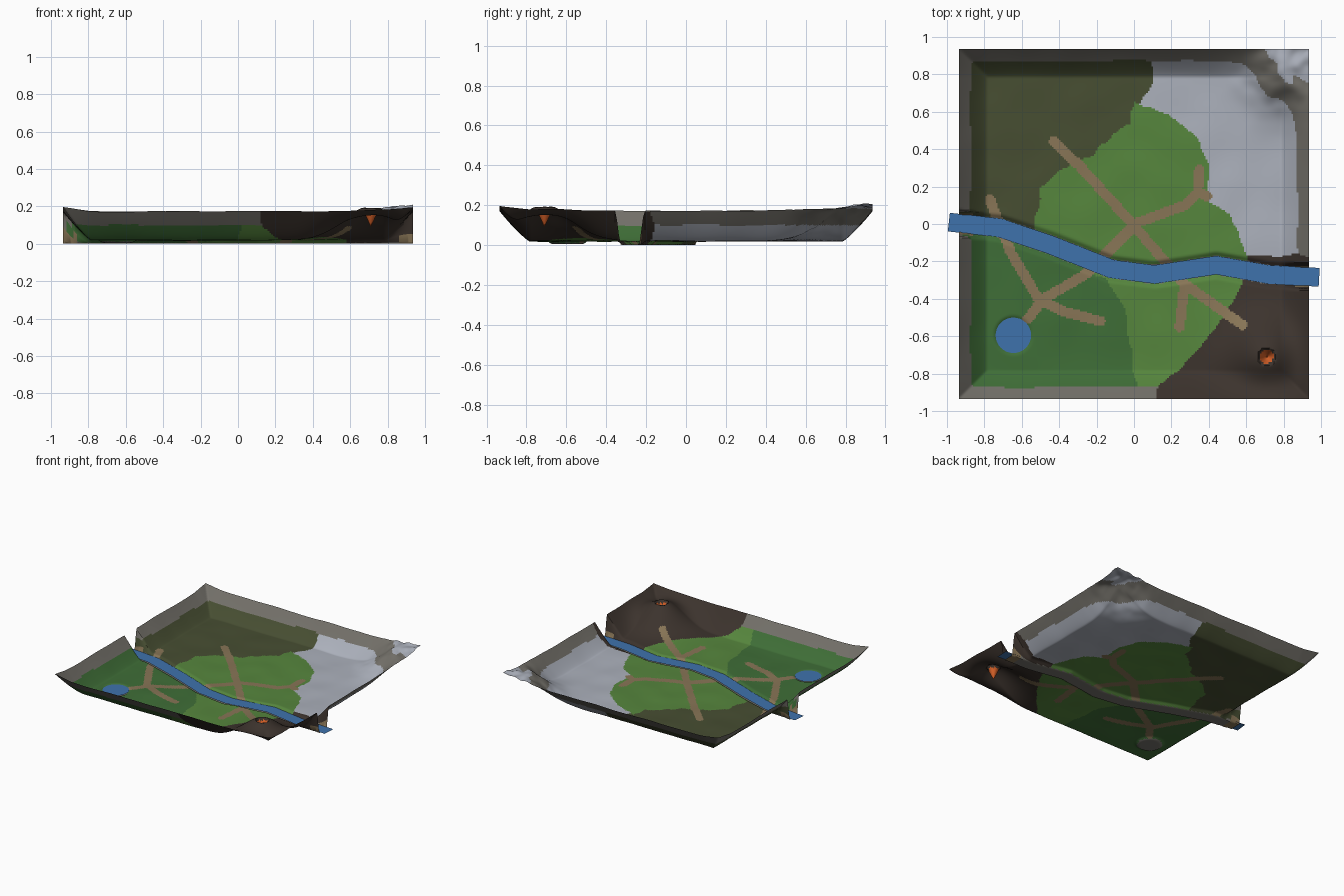
import bpy, bmesh, math
from mathutils import Vector, noise

default_cube = bpy.data.objects.get("Cube")
if default_cube:
    bpy.data.objects.remove(default_cube, do_unlink=True)

HALF = 0.935
VOLCANO = Vector((0.71, -0.71))
PEAK = Vector((0.83, 0.83))
POND = Vector((-0.645, -0.595))
POND_RADIUS = 0.095

RIVER = [(-0.99, 0.01), (-0.72, -0.02), (-0.45, -0.11), (-0.12, -0.24),
         (0.11, -0.27), (0.44, -0.22), (0.72, -0.27), (0.99, -0.285)]
PATHS = [
    [(-0.43, 0.44), (-0.29, 0.31), (0, -0.01), (0.27, -0.32), (0.58, -0.54)],
    [(0, 0), (0.27, 0.1), (0.34, 0.17), (0.35, 0.29)],
    [(0.34, 0.17), (0.39, 0.15)],
    [(0.27, -0.32), (0.245, -0.55)],
    [(0, -0.01), (-0.26, -0.27), (-0.5, -0.41), (-0.37, -0.47), (-0.18, -0.52)],
    [(-0.77, 0.13), (-0.66, -0.15), (-0.5, -0.42), (-0.57, -0.51)],
]
MEADOW = [(0, 0.65), (0.19, 0.59), (0.33, 0.48), (0.4, 0.32), (0.39, 0.13),
          (0.52, 0.05), (0.57, -0.1), (0.62, -0.2), (0.54, -0.4), (0.43, -0.57),
          (0.3, -0.72), (0.14, -0.86), (0.1, -1), (0.02, -0.9), (-0.02, -0.67),
          (-0.05, -0.45), (-0.15, -0.3), (-0.55, -0.1), (-0.5, 0.19),
          (-0.39, 0.29), (-0.2, 0.38), (-0.13, 0.48), (-0.02, 0.53)]

# Colours, given as display values
COLOURS = {
    "meadow_green": (86, 134, 61), "field_green": (63, 110, 55),
    "forest_olive": (71, 78, 50), "snow": (172, 177, 188),
    "basalt": (60, 51, 45), "rock": (116, 113, 106),
    "path_tan": (136, 117, 86), "lava_orange": (218, 98, 40),
    "water_blue": (63, 114, 172),
}


def linear(c):
    c /= 255
    return c / 12.92 if c < 0.04 else ((c + 0.055) / 1.055) ** 2.4


def make_material(name, rgb):
    colour = [linear(c) for c in rgb] + [1]
    mat = bpy.data.materials.new(name)
    mat.use_nodes = True
    mat.diffuse_color = colour
    shader = next(n for n in mat.node_tree.nodes if n.type == "BSDF_PRINCIPLED")
    shader.inputs["Base Color"].default_value = colour
    shader.inputs["Roughness"].default_value = 0.9
    return mat


MATERIALS = {name: make_material(name, rgb) for name, rgb in COLOURS.items()}
INDEX = {name: i for i, name in enumerate(COLOURS)}


def add_object(name, bm, materials):
    mesh = bpy.data.meshes.new(name)
    bm.to_mesh(mesh)
    bm.free()
    for m in materials:
        mesh.materials.append(m)
    obj = bpy.data.objects.new(name, mesh)
    bpy.context.collection.objects.link(obj)
    return obj


def smoothstep(low, high, v):
    t = min(max((v - low) / (high - low), 0), 1)
    return t * t * (3 - 2 * t)


def line_distance(p, line):
    best = 9
    for a, b in zip(line, line[1:]):
        a, b = Vector(a), Vector(b)
        t = min(max((p - a).dot(b - a) / (b - a).length_squared, 0), 1)
        best = min(best, (p - a.lerp(b, t)).length)
    return best


def inside(p, polygon):
    result = False
    for a, b in zip(polygon, polygon[1:] + polygon[:1]):
        if (a[1] > p.y) != (b[1] > p.y):
            if p.x < a[0] + (b[0] - a[0]) * (p.y - a[1]) / (b[1] - a[1]):
                result = not result
    return result


def wobble(p, frequency, seed=0):
    return noise.noise(Vector((p.x * frequency, p.y * frequency, seed)))


def wall(c):
    return max(0, 1 - (HALF - abs(c)) / 0.15) ** 1.2


def hill(p, centre, radius):
    return math.exp(-((p - centre).length / radius) ** 2)


# Height of the land: floor, raised rim, volcano, corner peak, water beds
def height(p):
    wx, wy = wall(p.x), wall(p.y)
    cone, peak = hill(p, VOLCANO, 0.2), hill(p, PEAK, 0.2)
    rise = 1 - (1 - max(wx, wy)) * (1 - cone) * (1 - peak)
    z = 0.02 + 0.152 * rise + 0.03 * cone + 0.02 * wx * wy
    z += 0.006 * wobble(p, 5) + peak * (0.025 + 0.025 * wobble(p, 13, 4))
    pit = (p - VOLCANO).length
    if pit < 0.045:
        z = min(z, 0.09 + 2.2 * pit)
    z *= smoothstep(0.043, 0.075, line_distance(p, RIVER))
    pond = smoothstep(POND_RADIUS - 0.02, POND_RADIUS + 0.015, (p - POND).length)
    return max(0, z * pond + 0.005 * (1 - pond))


# Ground colour by region, height and distance to the paths and water
def ground(p, z):
    river = line_distance(p, RIVER)
    if (p - VOLCANO).length < 0.036:
        return "lava_orange"
    if river < 0.058 and abs(p.x) > 0.86 and z < 0.06:
        return "path_tan"
    if river < 0.05 or (p - POND).length < POND_RADIUS - 0.005:
        return "rock"
    if min(line_distance(p, line) for line in PATHS) < 0.027:
        return "path_tan"
    q = p + 0.02 * Vector((wobble(p, 11, 2), wobble(p, 11, 7)))
    river_y = next((a[1] + (b[1] - a[1]) * (p.x - a[0]) / (b[0] - a[0])
                    for a, b in zip(RIVER, RIVER[1:]) if p.x <= b[0]), 0)
    if inside(q, MEADOW):
        region = "meadow_green"
    elif q.x > 0.06 and q.y < -0.17:
        return "basalt"
    elif q.y > river_y and q.x > 0.1 - 0.6 * max(0, 0.75 - q.y):
        region = "snow" if q.x > -0.02 else "forest_olive"
    else:
        region = "forest_olive" if p.y > river_y else "field_green"
    if z > 0.1 and not (region == "snow" and z > 0.183):
        return "rock"
    return region


# Terrain
bm = bmesh.new()
bmesh.ops.create_grid(bm, x_segments=200, y_segments=200, size=HALF)
for v in bm.verts:
    v.co.z = height(v.co.xy)
for f in bm.faces:
    centre = f.calc_center_median()
    f.material_index = INDEX[ground(centre.xy, centre.z)]
terrain = add_object("terrain", bm, MATERIALS.values())
bpy.context.view_layer.objects.active = terrain
terrain.select_set(True)
bpy.ops.object.shade_smooth_by_angle(angle=math.radians(50))

# River: a flat ribbon along the channel
bm = bmesh.new()
points = [Vector(p) for p in RIVER]
rows = []
for i, p in enumerate(points):
    along = (points[min(i + 1, len(points) - 1)] - points[max(i - 1, 0)]).normalized()
    side = Vector((-along.y, along.x)) * 0.05
    rows.append([bm.verts.new((*(p + s * side), 0.012)) for s in (-1, 1)])
for a, b in zip(rows, rows[1:]):
    bm.faces.new((a[0], b[0], b[1], a[1]))
for v in bm.verts:
    v.co.x = max(-1, min(1, v.co.x))
add_object("river", bm, [MATERIALS["water_blue"]])

# Pond: a flat disc
bm = bmesh.new()
bmesh.ops.create_circle(bm, cap_ends=True, segments=32, radius=POND_RADIUS)
bmesh.ops.translate(bm, verts=bm.verts, vec=(POND.x, POND.y, 0.019))
add_object("pond", bm, [MATERIALS["water_blue"]])
